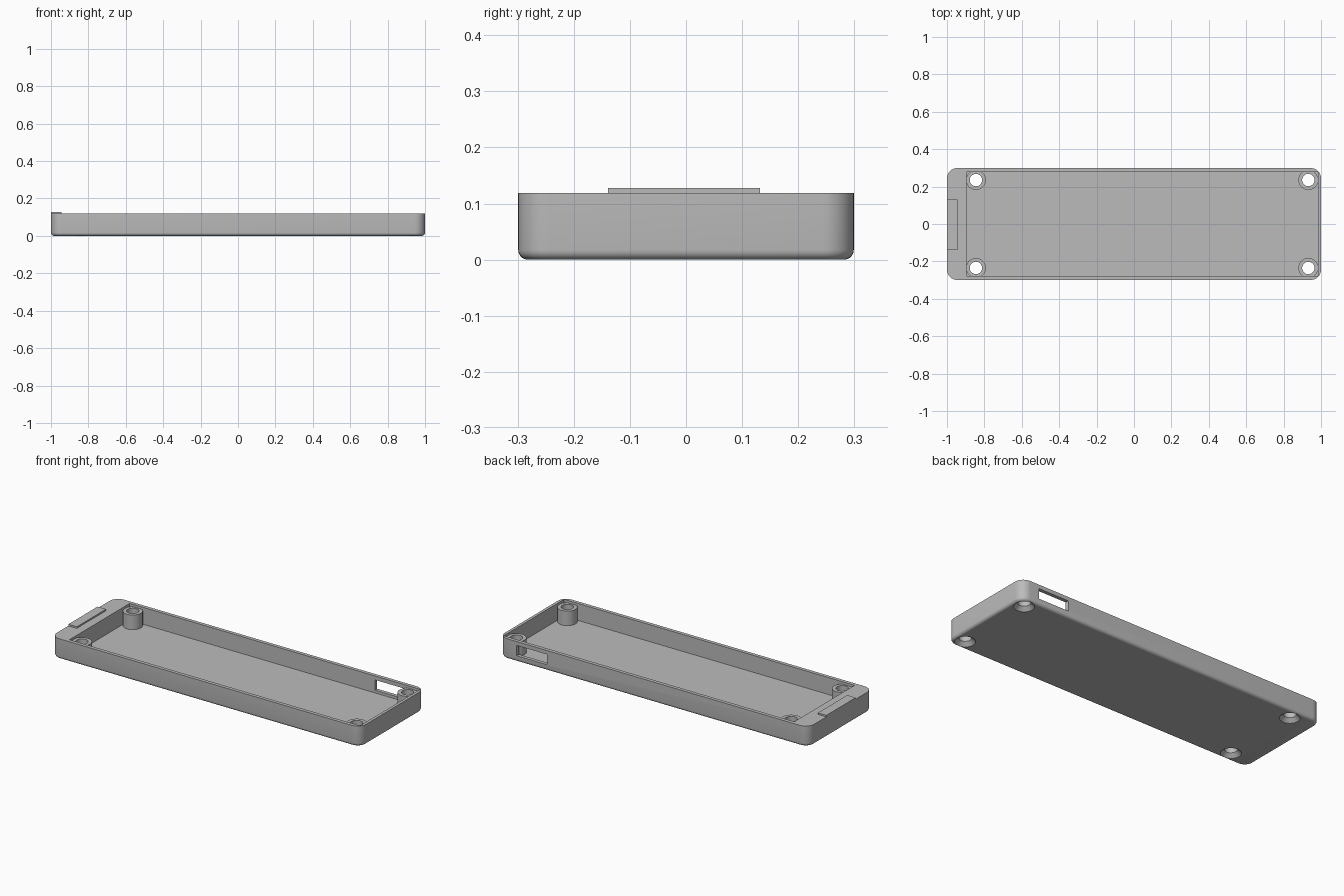
import bpy, bmesh, math
from mathutils import Matrix, Vector

cube = bpy.data.objects.get("Cube")
if cube:
    bpy.data.objects.remove(cube, do_unlink=True)

grey = bpy.data.materials.new("plain_grey")
grey.use_nodes = True
colour = (0.5, 0.5, 0.5, 1)
grey.diffuse_color = colour
grey.node_tree.nodes["Principled BSDF"].inputs["Base Color"].default_value = colour


def make_object(name, bm):
    bmesh.ops.recalc_face_normals(bm, faces=bm.faces)
    mesh = bpy.data.meshes.new(name)
    bm.to_mesh(mesh)
    bm.free()
    mesh.materials.append(grey)
    obj = bpy.data.objects.new(name, mesh)
    bpy.context.collection.objects.link(obj)
    return obj


def box_mesh(low, high):
    low, high = Vector(low), Vector(high)
    bm = bmesh.new()
    bmesh.ops.create_cube(bm, size=1, matrix=Matrix.Translation((low + high) / 2)
                          @ Matrix.Diagonal((*(high - low), 1)))
    return bm


def lathe(name, profile, x, y, sides=48):
    """Spin an (r, z) profile around the vertical axis; flat caps close the ends."""
    bm = bmesh.new()
    rings = []
    for r, z in profile:
        rings.append([bm.verts.new((x + r * math.cos(math.tau * i / sides),
                                    y + r * math.sin(math.tau * i / sides), z))
                      for i in range(sides)])
    for a, b in zip(rings, rings[1:]):
        for i in range(sides):
            j = (i + 1) % sides
            bm.faces.new((a[i], a[j], b[j], b[i]))
    bm.faces.new(rings[0])
    bm.faces.new(rings[-1])
    return make_object(name, bm)


def combine(target, tool, operation):
    """Apply a boolean and remove the tool."""
    mod = target.modifiers.new(operation, "BOOLEAN")
    mod.operation = operation
    mod.solver = "EXACT"
    mod.object = tool
    tool.hide_render = True
    bpy.context.view_layer.objects.active = target
    bpy.ops.object.modifier_apply(modifier=mod.name)
    bpy.data.objects.remove(tool, do_unlink=True)


# Case shell: rounded upright corners, then a rounded bottom rim
RIM = 0.119
bm = box_mesh((-1, -0.299, 0), (1, 0.299, RIM))
upright = [e for e in bm.edges if abs(e.verts[0].co.z - e.verts[1].co.z) > 0.05]
bmesh.ops.bevel(bm, geom=upright, offset=0.055, segments=10, profile=0.5, affect="EDGES")
bottom = [e for e in bm.edges if all(v.co.z < 0.001 for v in e.verts)]
bmesh.ops.bevel(bm, geom=bottom, offset=0.017, segments=5, profile=0.5, affect="EDGES")
tray = make_object("case_tray", bm)

# Inner cavity and the port opening in the back wall
cavity = make_object("cavity_cutter", box_mesh((-0.895, -0.278, 0.02), (0.983, 0.278, 0.2)))
combine(tray, cavity, "DIFFERENCE")
port = make_object("port_cutter", box_mesh((0.69, 0.26, 0.036), (0.885, 0.35, 0.096)))
combine(tray, port, "DIFFERENCE")

# Screw bosses, drilled through and countersunk from below
for x in (-0.845, 0.932):
    for y in (-0.235, 0.235):
        combine(tray, lathe("screw_boss", [(0.053, 0.01), (0.053, 0.105)], x, y), "UNION")
        drill = [(0.054, -0.01), (0.054, 0.001), (0.033, 0.022), (0.033, 0.2)]
        combine(tray, lathe("screw_drill", drill, x, y), "DIFFERENCE")

# Raised catch on the thick end
make_object("end_catch", box_mesh((-1, -0.139, 0.11), (-0.945, 0.132, 0.128)))

# Smooth the round surfaces, keep hard edges crisp
bpy.ops.object.select_all(action="DESELECT")
tray.select_set(True)
bpy.context.view_layer.objects.active = tray
bpy.ops.object.shade_smooth_by_angle(angle=math.radians(30))
